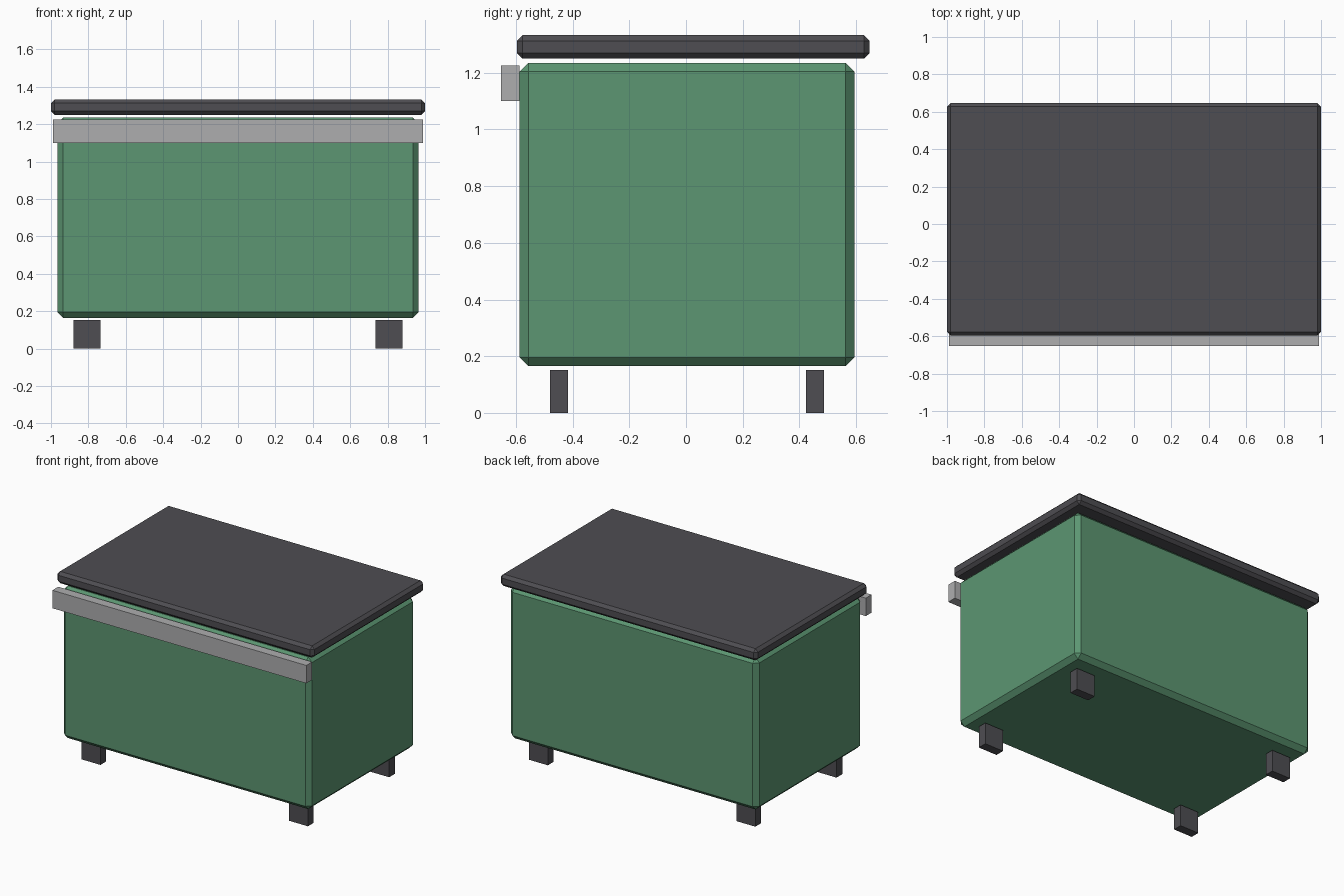
import bpy
from mathutils import Vector

cube = bpy.data.objects.get("Cube")
if cube:
    bpy.data.objects.remove(cube, do_unlink=True)


def make_material(name, color):
    mat = bpy.data.materials.new(name)
    mat.use_nodes = True
    rgba = (*color, 1.0)
    mat.diffuse_color = rgba
    mat.node_tree.nodes["Principled BSDF"].inputs["Base Color"].default_value = rgba
    return mat


green = make_material("green paint", (0.107, 0.305, 0.168))
charcoal = make_material("charcoal plastic", (0.077, 0.075, 0.084))
silver = make_material("silver metal", (0.42, 0.423, 0.43))


def add_box(name, low, high, mat, chamfer=0.0):
    """Flat-shaded box between two corners, with an optional chamfer."""
    low, high = Vector(low), Vector(high)
    bpy.ops.mesh.primitive_cube_add(size=1, location=(low + high) / 2)
    obj = bpy.context.object
    obj.name = name
    obj.scale = high - low
    bpy.ops.object.transform_apply(location=False, rotation=False, scale=True)
    obj.data.materials.append(mat)
    if chamfer:
        bevel = obj.modifiers.new("chamfer", 'BEVEL')
        bevel.width = chamfer
        bevel.segments = 1
    return obj


# Chest body and overhanging lid
add_box("body", (-0.966, -0.587, 0.165), (0.966, 0.594, 1.235), green, 0.031)
add_box("lid", (-1, -0.597, 1.25), (1, 0.648, 1.333), charcoal, 0.02)

# Handle bar across the front
add_box("handle_bar", (-0.988, -0.652, 1.1), (0.988, -0.587, 1.226), silver)

# Four feet
for side, x in (("right", -0.807), ("left", 0.807)):
    for end, y in (("front", -0.448), ("back", 0.455)):
        add_box(f"{end}_{side}_foot", (x - 0.073, y - 0.032, 0),
                (x + 0.073, y + 0.032, 0.152), charcoal)
